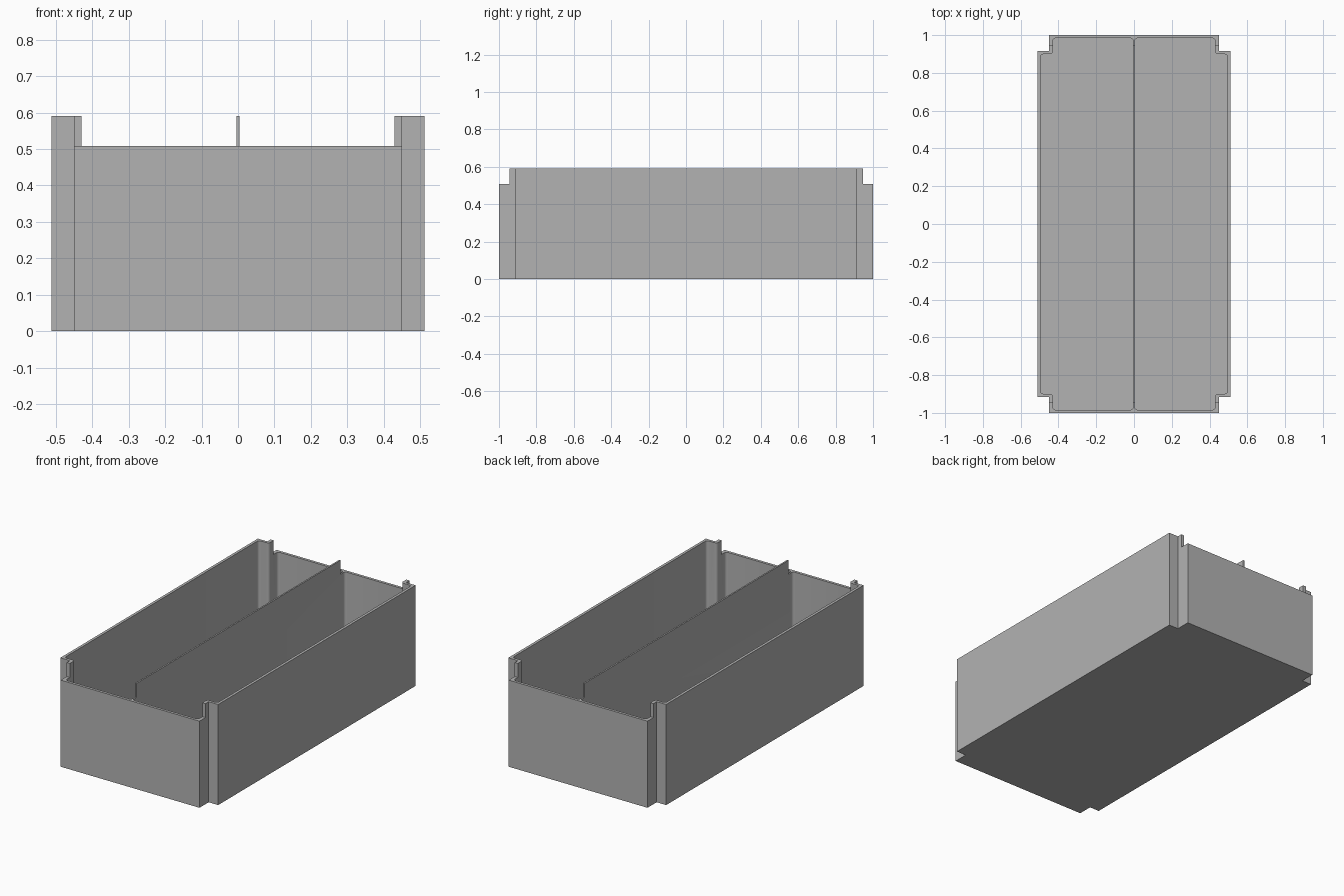
import bpy
import bmesh

old = bpy.data.objects.get("Cube")
if old:
    bpy.data.objects.remove(old, do_unlink=True)

HALF_X, HALF_Y, HEIGHT = 0.512, 1.0, 0.59
NOTCH_X, NOTCH_Y = 0.45, 0.915      # where the corner notches begin
WALL, FLOOR, DIVIDER = 0.016, 0.016, 0.009
END_HEIGHT, STEP_Y = 0.508, 0.945   # lowered end walls

grey = bpy.data.materials.new("plain grey")
grey.use_nodes = True
colour = (0.45, 0.45, 0.45, 1)
grey.diffuse_color = colour
bsdf = grey.node_tree.nodes["Principled BSDF"]
bsdf.inputs["Base Color"].default_value = colour
bsdf.inputs["Roughness"].default_value = 0.7


def prism(name, outline, bottom, top, radius=0):
    """Extrude a flat outline, optionally rounding its upright edges."""
    bm = bmesh.new()
    face = bm.faces.new([bm.verts.new((x, y, bottom)) for x, y in outline])
    out = bmesh.ops.extrude_face_region(bm, geom=[face])
    raised = [v for v in out["geom"] if isinstance(v, bmesh.types.BMVert)]
    bmesh.ops.translate(bm, verts=raised, vec=(0, 0, top - bottom))
    if radius:
        upright = [e for e in bm.edges
                   if abs(e.verts[0].co.z - e.verts[1].co.z) > 0.01]
        bmesh.ops.bevel(bm, geom=upright, offset=radius, segments=4,
                        profile=0.5, affect='EDGES')
    bmesh.ops.recalc_face_normals(bm, faces=bm.faces)
    mesh = bpy.data.meshes.new(name)
    bm.to_mesh(mesh)
    bm.free()
    mesh.materials.append(grey)
    obj = bpy.data.objects.new(name, mesh)
    bpy.context.collection.objects.link(obj)
    return obj


def rectangle(x0, x1, y0, y1):
    return [(x0, y0), (x1, y0), (x1, y1), (x0, y1)]


# Outer body with four notched corners
quarter = [(NOTCH_X, HALF_Y), (NOTCH_X, NOTCH_Y), (HALF_X, NOTCH_Y)]
right_side = quarter + [(x, -y) for x, y in reversed(quarter)]
outline = right_side + [(-x, -y) for x, y in right_side]
tray = prism("divided_tray", outline, 0, HEIGHT)

# Two rounded pockets, leaving the divider between them
cutters = []
inner = [(DIVIDER / 2, HALF_Y - WALL), (NOTCH_X - 0.02, HALF_Y - WALL),
         (NOTCH_X - 0.02, NOTCH_Y - WALL), (HALF_X - WALL, NOTCH_Y - WALL)]
pocket = inner + [(x, -y) for x, y in reversed(inner)]
for side, name in ((1, "left_pocket"), (-1, "right_pocket")):
    cutters.append(prism(name, [(side * x, y) for x, y in pocket],
                         FLOOR, HEIGHT + 0.1, 0.015))

# Lowered end walls
for side, name in ((-1, "front_step"), (1, "back_step")):
    cutters.append(prism(name, rectangle(-0.6, 0.6, side * STEP_Y, side * 1.1),
                         END_HEIGHT, HEIGHT + 0.2))

for cutter in cutters:
    cutter.hide_render = True
    cut = tray.modifiers.new(cutter.name, 'BOOLEAN')
    cut.operation = 'DIFFERENCE'
    cut.solver = 'EXACT'
    cut.object = cutter

# Bake the cuts and discard the cutters
bpy.context.view_layer.update()
graph = bpy.context.evaluated_depsgraph_get()
result = bpy.data.meshes.new_from_object(tray.evaluated_get(graph))
tray.modifiers.clear()
tray.data = result
for cutter in cutters:
    bpy.data.objects.remove(cutter, do_unlink=True)

# Smooth only the small inner fillets
bpy.ops.object.select_all(action='DESELECT')
tray.select_set(True)
bpy.context.view_layer.objects.active = tray
bpy.ops.object.shade_smooth_by_angle(angle=0.5)
